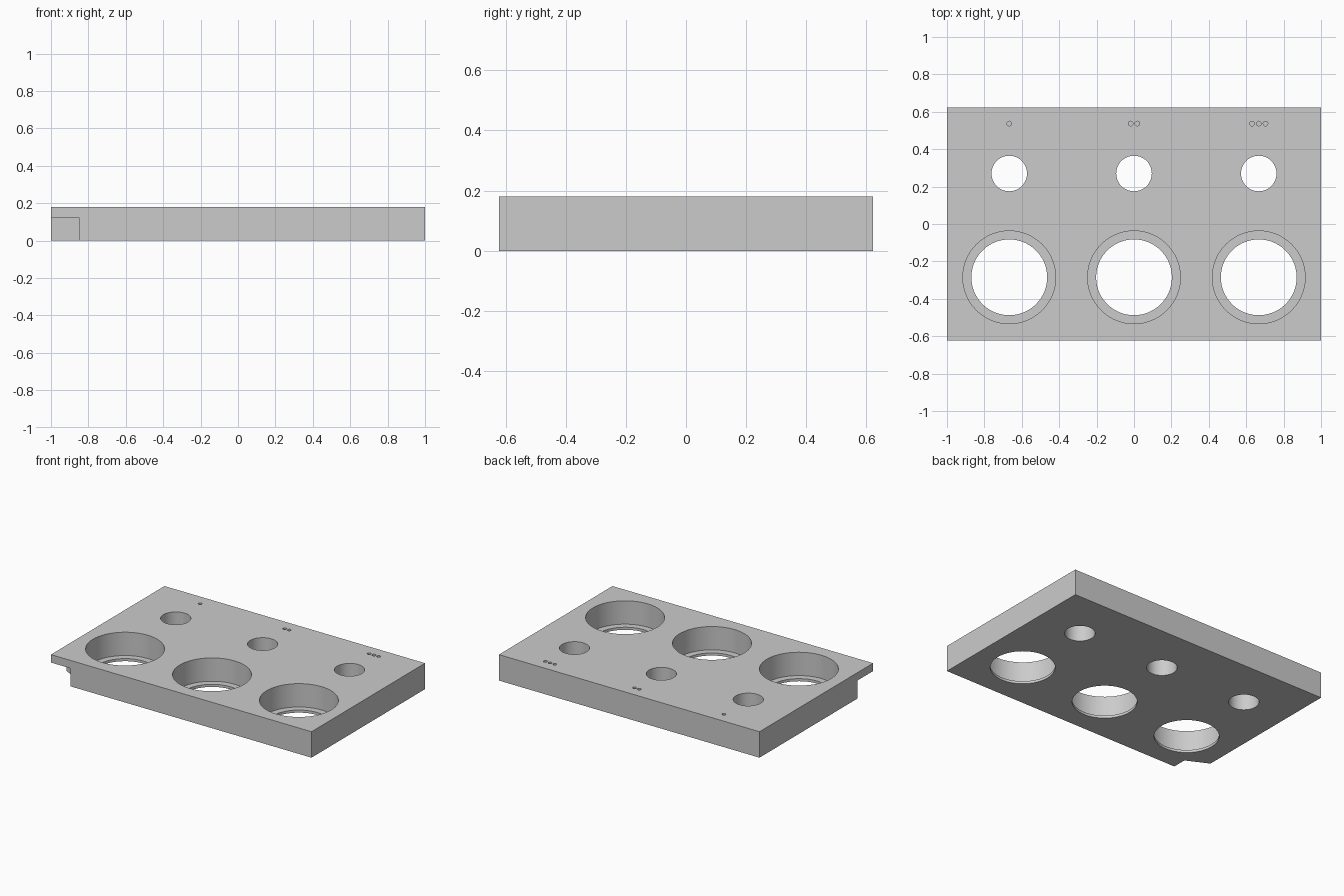
import bpy
import bmesh
import math

cube = bpy.data.objects.get("Cube")
if cube:
    bpy.data.objects.remove(cube, do_unlink=True)

HALF_X, HALF_Y, HEIGHT = 1.0, 0.6225, 0.18
OVER = 0.05          # how far cutters reach past the surface

grey = bpy.data.materials.new("plain grey")
grey.use_nodes = True
colour = (0.6, 0.6, 0.6, 1)
grey.diffuse_color = colour
grey.node_tree.nodes["Principled BSDF"].inputs["Base Color"].default_value = colour


def prism(name, outline, z0, z1):
    """Solid with the given plan outline between two heights."""
    bm = bmesh.new()
    base = bm.faces.new([bm.verts.new((x, y, z0)) for x, y in outline])
    top = bmesh.ops.extrude_face_region(bm, geom=[base])["geom"]
    verts = [v for v in top if isinstance(v, bmesh.types.BMVert)]
    bmesh.ops.translate(bm, verts=verts, vec=(0, 0, z1 - z0))
    bmesh.ops.recalc_face_normals(bm, faces=bm.faces)
    mesh = bpy.data.meshes.new(name)
    bm.to_mesh(mesh)
    bm.free()
    mesh.materials.append(grey)
    obj = bpy.data.objects.new(name, mesh)
    bpy.context.collection.objects.link(obj)
    return obj


def circle(cx, cy, r, sides):
    turns = [2 * math.pi * i / sides for i in range(sides)]
    return [(cx + r * math.cos(a), cy + r * math.sin(a)) for a in turns]


def cut(body, cutter):
    """Subtract the cutter from the body and discard it."""
    mod = body.modifiers.new("cut", "BOOLEAN")
    mod.operation = "DIFFERENCE"
    mod.solver = "EXACT"
    mod.object = cutter
    bpy.context.view_layer.objects.active = body
    bpy.ops.object.modifier_apply(modifier=mod.name)
    bpy.data.objects.remove(cutter, do_unlink=True)


# Plate body
plate = prism("plate", [(-HALF_X, -HALF_Y), (HALF_X, -HALF_Y),
                        (HALF_X, HALF_Y), (-HALF_X, HALF_Y)], 0, HEIGHT)

# Corner notch under the front corner, with an angled back wall
notch = [(-HALF_X - OVER, -HALF_Y - OVER), (-0.85, -HALF_Y - OVER),
         (-0.85, -0.525), (-HALF_X, -0.45), (-HALF_X - OVER, -0.45)]
cut(plate, prism("notch_cutter", notch, -OVER, 0.125))

# Three stations: counterbored large hole, small hole and marker dimples
for station in range(3):
    x = 0.667 * (station - 1)
    cut(plate, prism("bore_cutter", circle(x, -0.285, 0.2025, 96), -OVER, HEIGHT + OVER))
    cut(plate, prism("counterbore_cutter", circle(x, -0.285, 0.248, 96), 0.018, HEIGHT + OVER))
    cut(plate, prism("small_hole_cutter", circle(x, 0.27, 0.095, 64), -OVER, HEIGHT + OVER))
    for dot in range(station + 1):
        dx = 0.036 * (dot - station / 2)
        cut(plate, prism("dimple_cutter", circle(x + dx, 0.537, 0.0125, 24),
                         HEIGHT - 0.03, HEIGHT + OVER))

# Smooth hole walls with sharp rims
bpy.ops.object.select_all(action="DESELECT")
plate.select_set(True)
bpy.context.view_layer.objects.active = plate
bpy.ops.object.shade_smooth_by_angle(angle=math.radians(30))
